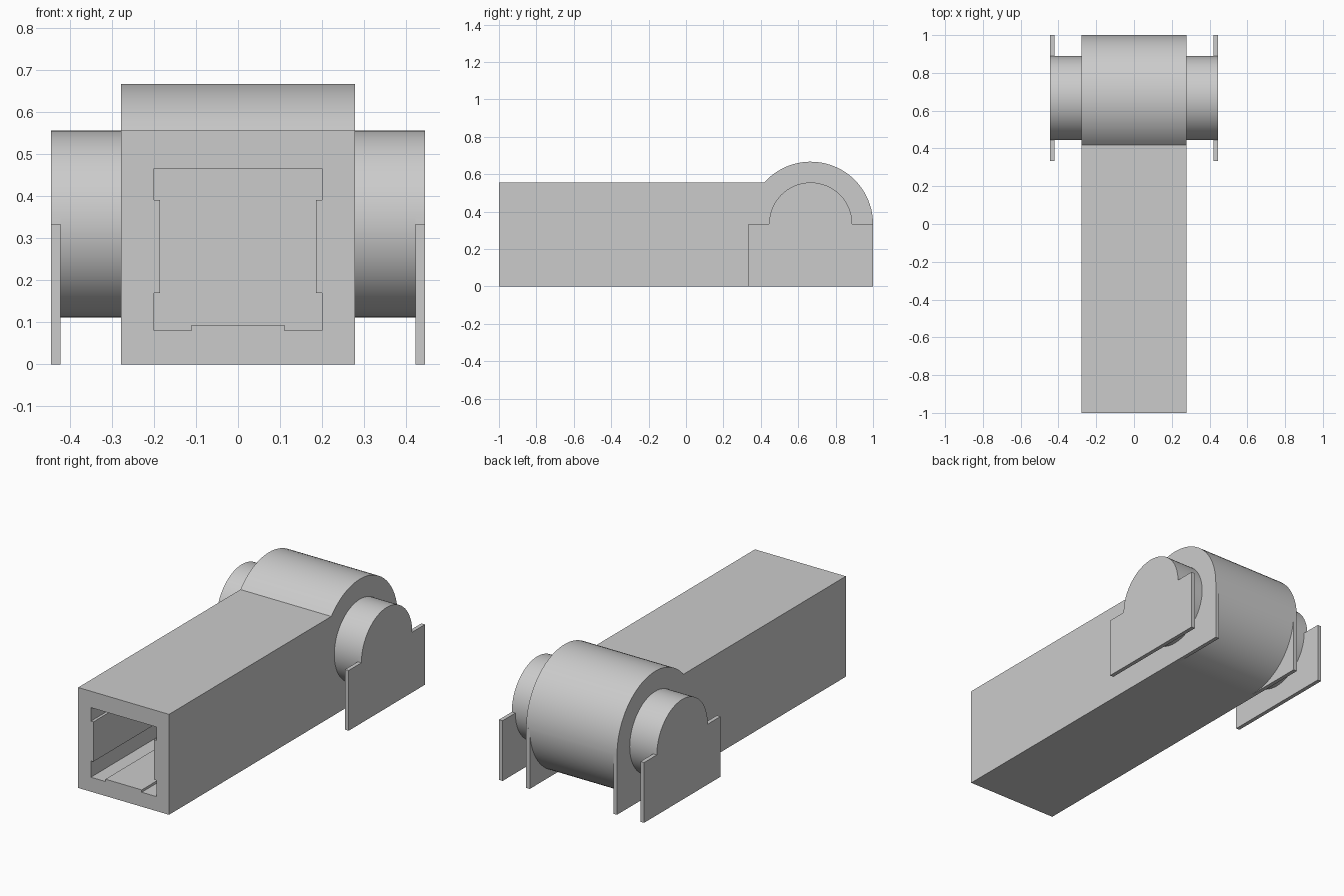
import bpy
import bmesh
from math import sin, cos, asin, pi

old = bpy.data.objects.get("Cube")
if old:
    bpy.data.objects.remove(old, do_unlink=True)

grey = bpy.data.materials.new("plain grey")
grey.use_nodes = True
COLOUR = (0.6, 0.6, 0.6, 1)
grey.diffuse_color = COLOUR
grey.node_tree.nodes["Principled BSDF"].inputs["Base Color"].default_value = COLOUR

# Shared dimensions
THIRD = 1 / 3
PIVOT_Y, PIVOT_Z = 2 * THIRD, THIRD
DRUM_R, HUB_R = THIRD, 2 / 9
HALF_W, OUTER, TOP = 0.278, 0.444, 5 / 9
PLATE = 0.022


def arc(radius, start, end, steps):
    """Points in (y, z) around the pivot axis."""
    angles = [start + (end - start) * i / steps for i in range(steps + 1)]
    return [(PIVOT_Y + radius * cos(a), PIVOT_Z + radius * sin(a)) for a in angles]


def prism(name, outline, lo, hi, along="x"):
    """Extrude a (y, z) outline along x, or an (x, z) outline along y."""
    bm = bmesh.new()

    def place(p, d):
        return (d, p[0], p[1]) if along == "x" else (p[0], d, p[1])

    face = bm.faces.new([bm.verts.new(place(p, lo)) for p in outline])
    cap = bmesh.ops.extrude_face_region(bm, geom=[face])["geom"]
    shift = (hi - lo, 0, 0) if along == "x" else (0, hi - lo, 0)
    bmesh.ops.translate(bm, vec=shift, verts=[v for v in cap if isinstance(v, bmesh.types.BMVert)])
    bmesh.ops.recalc_face_normals(bm, faces=bm.faces)
    mesh = bpy.data.meshes.new(name)
    bm.to_mesh(mesh)
    bm.free()
    mesh.materials.append(grey)
    obj = bpy.data.objects.new(name, mesh)
    bpy.context.collection.objects.link(obj)
    return obj


def combine(target, tool, operation):
    """Apply a boolean and discard the tool."""
    mod = target.modifiers.new(operation, "BOOLEAN")
    mod.operation, mod.solver, mod.object = operation, "EXACT", tool
    bpy.context.view_layer.objects.active = target
    bpy.ops.object.modifier_apply(modifier=mod.name)
    bpy.data.objects.remove(tool, do_unlink=True)


def smooth(obj):
    bpy.ops.object.select_all(action="DESELECT")
    obj.select_set(True)
    bpy.context.view_layer.objects.active = obj
    bpy.ops.object.shade_smooth_by_angle(angle=pi / 6)


# Long square arm running into the round drum
meet = pi - asin((TOP - PIVOT_Z) / DRUM_R)
side = [(-1, TOP), (-1, 0)] + arc(DRUM_R, -pi / 2, meet, 44)
body = prism("arm_and_drum", side, -HALF_W, HALF_W)

# Thin square webs at both ends of the drum
web = [(THIRD, 0), (1, 0), (1, PIVOT_Z), (THIRD, PIVOT_Z)]
for s in (-1, 1):
    lo, hi = sorted((s * (HALF_W - PLATE), s * HALF_W))
    combine(body, prism("web", web, lo, hi), "UNION")

# Socket with side ribs and a raised floor strip
half = [(0.111, 0.093), (0.111, 0.08), (0.2, 0.08), (0.2, 0.17),
        (0.185, 0.17), (0.185, 0.39), (0.2, 0.39), (0.2, 0.465)]
socket = half + [(-x, z) for x, z in reversed(half)]
combine(body, prism("socket", socket, -1.1, THIRD, "y"), "DIFFERENCE")
smooth(body)

# Hubs on each side, with end plates standing on the ground
for s, label in ((1, "left"), (-1, "right")):
    lo, hi = sorted((s * HALF_W, s * (OUTER - PLATE)))
    smooth(prism(label + "_hub", arc(HUB_R, 0, 2 * pi, 64)[:-1], lo, hi))
    lo, hi = sorted((s * (OUTER - PLATE), s * OUTER))
    keyhole = web[:3] + arc(HUB_R, 0, pi, 32) + web[3:]
    smooth(prism(label + "_end_plate", keyhole, lo, hi))
